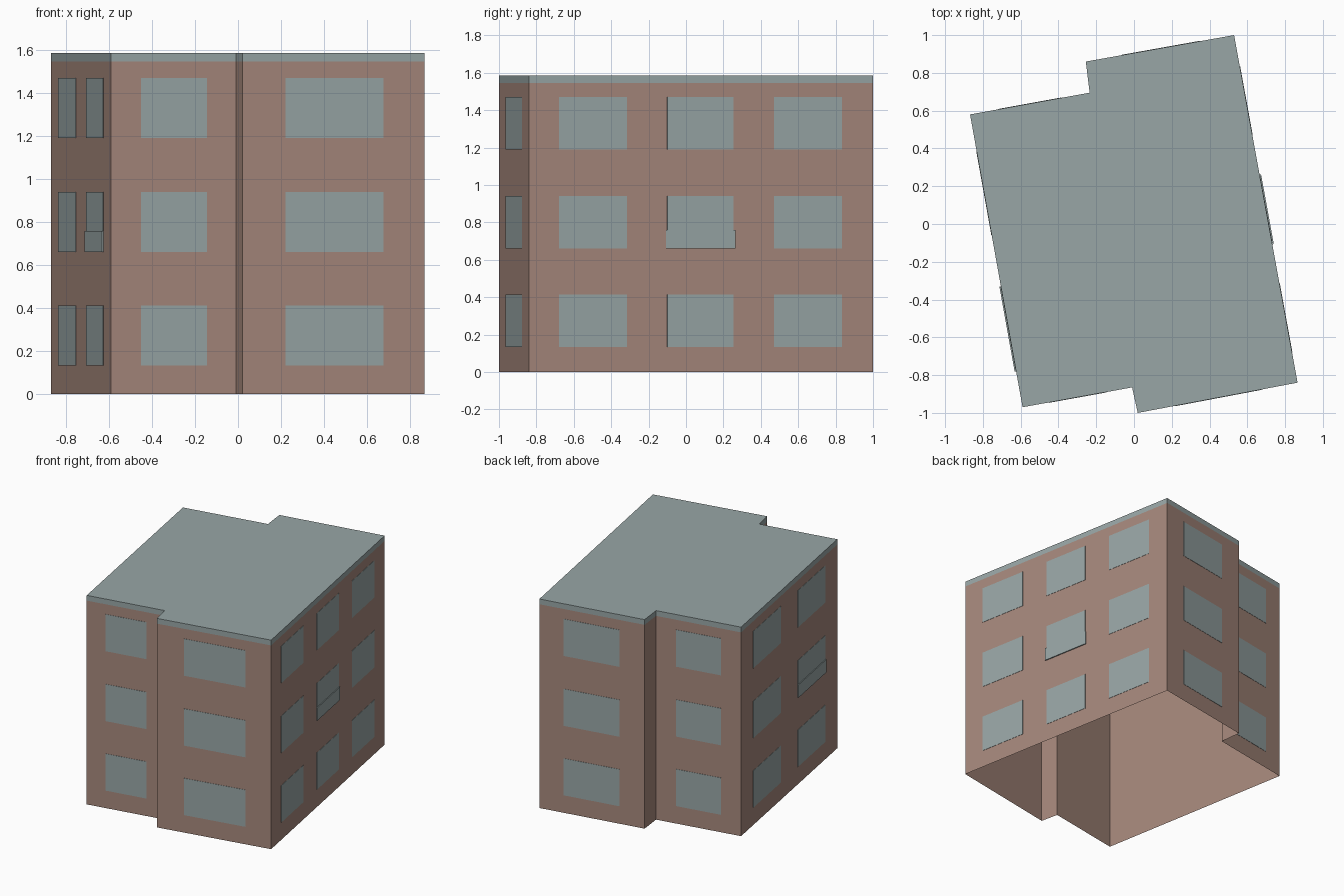
import bpy, bmesh
from mathutils import Vector

cube = bpy.data.objects.get("Cube")
if cube:
    bpy.data.objects.remove(cube, do_unlink=True)


def make_material(name, rgb):
    mat = bpy.data.materials.new(name)
    mat.use_nodes = True
    colour = (*rgb, 1.0)
    mat.diffuse_color = colour
    bsdf = next(n for n in mat.node_tree.nodes if n.type == 'BSDF_PRINCIPLED')
    bsdf.inputs["Base Color"].default_value = colour
    return mat


BRICK = make_material("dusty brick", (0.38, 0.245, 0.20))
GREY = make_material("grey green", (0.315, 0.38, 0.38))

# Footprint, counter-clockwise from the front right corner
FOOTPRINT = [Vector(p) for p in (
    (-0.59, -0.97), (-0.01, -0.865), (0.02, -1.0), (0.866, -0.84),
    (0.53, 1.0), (-0.255, 0.86), (-0.235, 0.695), (-0.868, 0.58))]
EAVES, TOP = 1.545, 1.585


def add_object(name, bm, mat):
    mesh = bpy.data.meshes.new(name)
    bm.to_mesh(mesh)
    bm.free()
    mesh.materials.append(mat)
    obj = bpy.data.objects.new(name, mesh)
    bpy.context.collection.objects.link(obj)
    return obj


def prism(name, z0, z1, mat, capped):
    """Extrude the footprint between two heights."""
    bm = bmesh.new()
    low = [bm.verts.new((p.x, p.y, z0)) for p in FOOTPRINT]
    high = [bm.verts.new((p.x, p.y, z1)) for p in FOOTPRINT]
    n = len(FOOTPRINT)
    for i in range(n):
        j = (i + 1) % n
        bm.faces.new((low[i], low[j], high[j], high[i]))
    if capped:
        bm.faces.new(high)
        bm.faces.new(low[::-1])
    return add_object(name, bm, mat)


def wall_panel(name, wall, start, end, z0, z1, depth, mat):
    """Thin plate on a wall, spanning a fraction of its length."""
    a, b = FOOTPRINT[wall], FOOTPRINT[(wall + 1) % len(FOOTPRINT)]
    run = b - a
    out = Vector((run.y, -run.x)).normalized() * depth
    p, q = a + run * start, a + run * end
    bm = bmesh.new()
    base = [bm.verts.new((v.x, v.y, z))
            for v, z in ((p, z0), (q, z0), (q, z1), (p, z1))]
    face = [bm.verts.new((v.co.x + out.x, v.co.y + out.y, v.co.z)) for v in base]
    bm.faces.new(face)
    for i in range(4):
        j = (i + 1) % 4
        bm.faces.new((base[i], base[j], face[j], face[i]))
    return add_object(name, bm, mat)


# Wall shell, open underneath, and flat roof with its edge band
prism("brick_walls", 0.0, EAVES, BRICK, False)
prism("flat_roof", EAVES, TOP, GREY, True)

# Windows: wall index -> name and the span of each column
WINDOWS = {
    0: ("front_recess", [(0.24, 0.767)]),
    2: ("front_bay", [(0.237, 0.775)]),
    3: ("left_side", [(0.087, 0.285), (0.402, 0.595), (0.712, 0.91)]),
    4: ("back_bay", [(0.229, 0.762)]),
    6: ("back_recess", [(0.235, 0.765)]),
    7: ("right_side", [(0.125, 0.411), (0.589, 0.875)]),
}
for wall, (side, columns) in WINDOWS.items():
    for c, (start, end) in enumerate(columns):
        for floor, sill in enumerate((0.133, 0.66, 1.19)):
            wall_panel(f"{side}_window_{floor + 1}_{c + 1}", wall,
                       start, end, sill, sill + 0.28, 0.002, GREY)

# Balcony guard panels over the middle side windows
wall_panel("left_balcony_guard", 3, 0.398, 0.599, 0.66, 0.758, 0.008, GREY)
wall_panel("right_balcony_guard", 7, 0.587, 0.877, 0.66, 0.758, 0.008, GREY)
